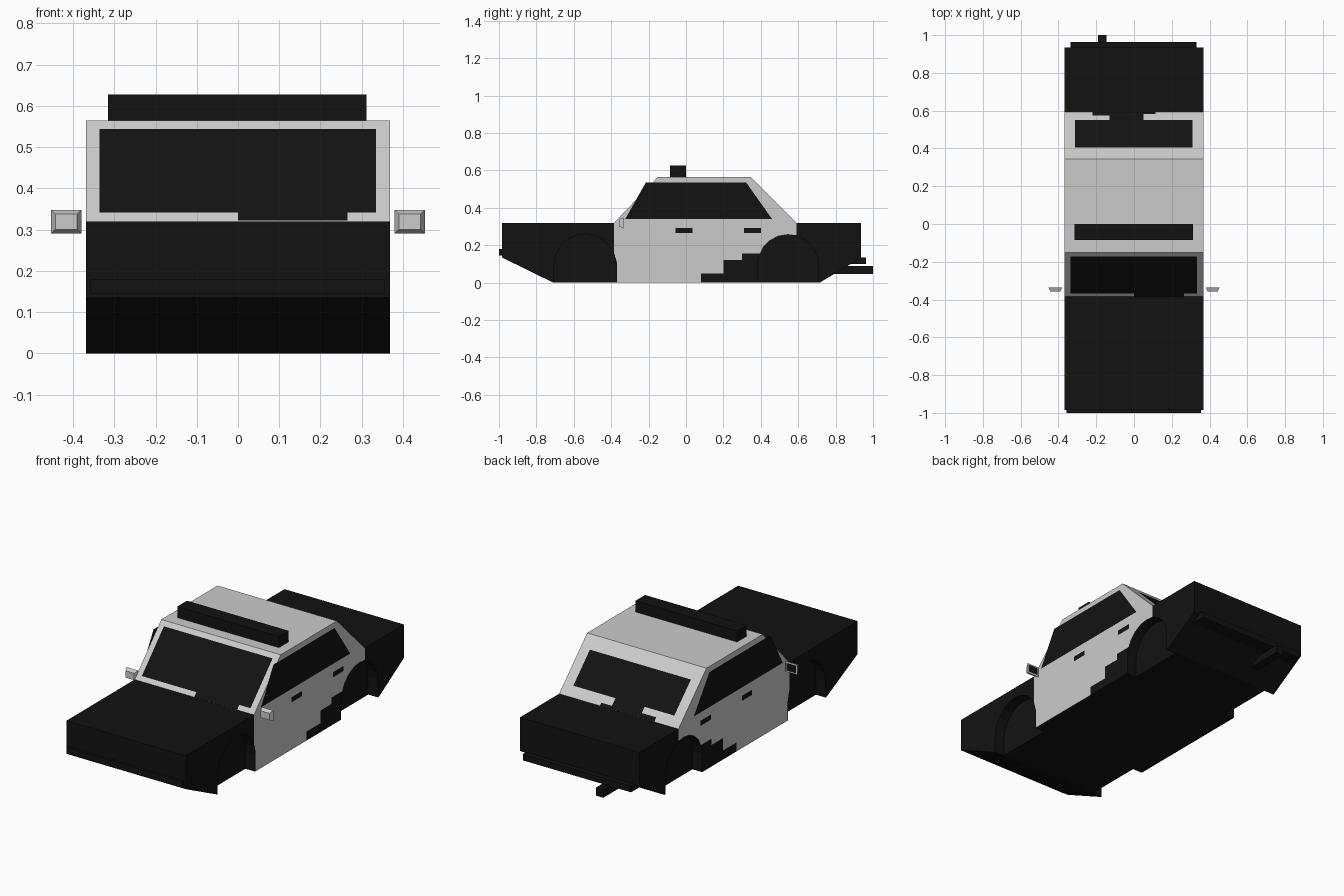
import bpy, bmesh, math
from mathutils import Vector

if "Cube" in bpy.data.objects:
    bpy.data.objects.remove(bpy.data.objects["Cube"])


def material(name, v):
    m = bpy.data.materials.new(name)
    m.diffuse_color = (v, v, v, 1)
    m.use_nodes = True
    m.node_tree.nodes["Principled BSDF"].inputs["Base Color"].default_value = m.diffuse_color
    return m


GREY, BLACK = material("light_paint", 0.6), material("black_paint", 0.006)
W = 0.368  # half width of the body


def make(name, polys, mats=(GREY, BLACK), closed=True):
    """polys: list of (corner points, material index); corners are shared by position."""
    bm, pool = bmesh.new(), {}
    for pts, mi in polys:
        vs = []
        for p in pts:
            key = tuple(round(c, 4) for c in p)
            if key not in pool:
                pool[key] = bm.verts.new(key)
            vs.append(pool[key])
        bm.faces.new(vs).material_index = mi
    if closed:
        bmesh.ops.recalc_face_normals(bm, faces=bm.faces)
    me = bpy.data.meshes.new(name)
    bm.to_mesh(me)
    bm.free()
    for m in mats:
        me.materials.append(m)
    ob = bpy.data.objects.new(name, me)
    bpy.context.collection.objects.link(ob)
    return ob


def box(name, x, y, z, mat=BLACK, inset=0.0):
    """Box from ranges; inset shrinks the front (-y) face."""
    def ring(yy, i):
        return [(x[0] + i, yy, z[0] + i), (x[1] - i, yy, z[0] + i),
                (x[1] - i, yy, z[1] - i), (x[0] + i, yy, z[1] - i)]
    a, b = ring(y[0], inset), ring(y[1], 0)
    polys = [(a, 0), (b, 0)]
    polys += [([a[i], a[i - 1], b[i - 1], b[i]], 0) for i in range(4)]
    return make(name, polys, (mat,))


def decal(name, pts, out):
    """Thin black panel just off the body, facing along out."""
    n = Vector(out).normalized()
    pts = [Vector(p) + n * 0.002 for p in pts]
    if (pts[1] - pts[0]).cross(pts[2] - pts[1]).dot(n) < 0:
        pts.reverse()
    make(name, [(pts, 0)], (BLACK,), closed=False)


# Body: side view split into black nose, light cabin and black tail
front_edge = [(-0.37, 0), (-0.37, 0.11), (-0.385, 0.16), (-0.385, 0.32)]
rear_edge = [(0.08, 0), (0.08, 0.05), (0.2, 0.05), (0.2, 0.12), (0.3, 0.12), (0.3, 0.155),
             (0.4, 0.155), (0.425, 0.2), (0.5, 0.25), (0.592, 0.255), (0.592, 0.32)]
nose = [(-0.985, 0.32), (-0.985, 0.135), (-0.71, 0)]
roof = [(0.345, 0.565), (-0.15, 0.565)]
tail = [(0.935, 0.32), (0.935, 0.132), (0.715, 0)]
polys = []
for s in (-W, W):
    regions = [(nose + front_edge, 1),
               (front_edge[::-1] + rear_edge + roof, 0),
               (rear_edge + tail, 1)]
    polys += [([(s, y, z) for y, z in r], m) for r, m in regions]
outline = nose + [front_edge[0], rear_edge[0]] + tail[::-1] + [rear_edge[-1]] + roof + [front_edge[-1]]
for i, p in enumerate(outline):
    q = outline[(i + 1) % len(outline)]
    light = p in (rear_edge[-1], *roof)
    polys.append(([(-W, *p), (W, *p), (W, *q), (-W, *q)], 0 if light else 1))
body = make("body", polys)

# Wheel arches cut into both sides
for cy, r in ((-0.54, 0.165), (0.545, 0.162)):
    arc = [(cy + r * math.cos(math.pi * k / 10), 0.095 + r * math.sin(math.pi * k / 10))
           for k in range(11)]
    arc += [(cy - r, -0.1), (cy + r, -0.1)]
    for s in (-1, 1):
        xa, xb = s * (W - 0.06), s * (W + 0.1)
        walls = [([(xa, *p), (xb, *p), (xb, *arc[i - 1]), (xa, *arc[i - 1])], 1)
                 for i, p in enumerate(arc)]
        caps = [([(x, *p) for p in arc], 1) for x in (xa, xb)]
        cutter = make("arch_cutter", walls + caps)
        cutter.hide_render = True
        mod = body.modifiers.new("arch", 'BOOLEAN')
        mod.operation, mod.solver, mod.object = 'DIFFERENCE', 'EXACT', cutter
        bpy.context.view_layer.objects.active = body
        bpy.ops.object.modifier_apply(modifier=mod.name)
        bpy.data.objects.remove(cutter)


# Windshield and rear window, with dark patches at their lower edges
def sloped(name, x0, x1, z0, z1, front):
    def y(z):
        t = (z - 0.32) / 0.245
        return -0.385 + 0.235 * t if front else 0.592 - 0.247 * t
    decal(name, [(x0, y(z0), z0), (x1, y(z0), z0), (x1, y(z1), z1), (x0, y(z1), z1)],
          (0, -1 if front else 1, 1))


sloped("windshield", -0.336, 0.334, 0.34, 0.543, True)
sloped("windshield_base", 0.0, 0.265, 0.32, 0.34, True)
sloped("rear_window", -0.313, 0.31, 0.363, 0.508, False)
sloped("rear_window_base", -0.13, 0.05, 0.32, 0.363, False)
sloped("rear_window_patch_left", -0.22, -0.13, 0.32, 0.338, False)
sloped("rear_window_patch_right", 0.05, 0.115, 0.32, 0.332, False)

for s, side in ((-1, "left"), (1, "right")):
    # Side windows and door handles
    win = [(-0.325, 0.34), (-0.215, 0.535), (0.322, 0.535), (0.46, 0.34)]
    decal("side_window_" + side, [(s * W, y, z) for y, z in win], (s, 0, 0))
    for n, (a, b) in enumerate(((-0.055, 0.035), (0.31, 0.4))):
        handle = [(a, 0.265), (b, 0.265), (b, 0.293), (a, 0.293)]
        decal(f"door_handle_{side}_{n + 1}", [(s * W, y, z) for y, z in handle], (s, 0, 0))
    # Mirrors
    xs = sorted((s * 0.38, s * 0.453))
    box("mirror_" + side, xs, (-0.357, -0.335), (0.29, 0.348), GREY, 0.01)
    g = [(xs[0] + 0.008, 0.298), (xs[1] - 0.008, 0.298), (xs[1] - 0.008, 0.34), (xs[0] + 0.008, 0.34)]
    decal("mirror_glass_" + side, [(x, -0.335, z) for x, z in g], (0, 1, 0))

# Light bar, bumpers and exhaust
box("light_bar", (-0.315, 0.312), (-0.085, 0.0), (0.56, 0.627))
box("front_bumper", (-0.358, 0.356), (-1.0, -0.98), (0.145, 0.18))
box("rear_bumper", (-0.335, 0.332), (0.86, 0.963), (0.1, 0.135))
box("exhaust", (-0.19, -0.145), (0.77, 1.0), (0.045, 0.09))
